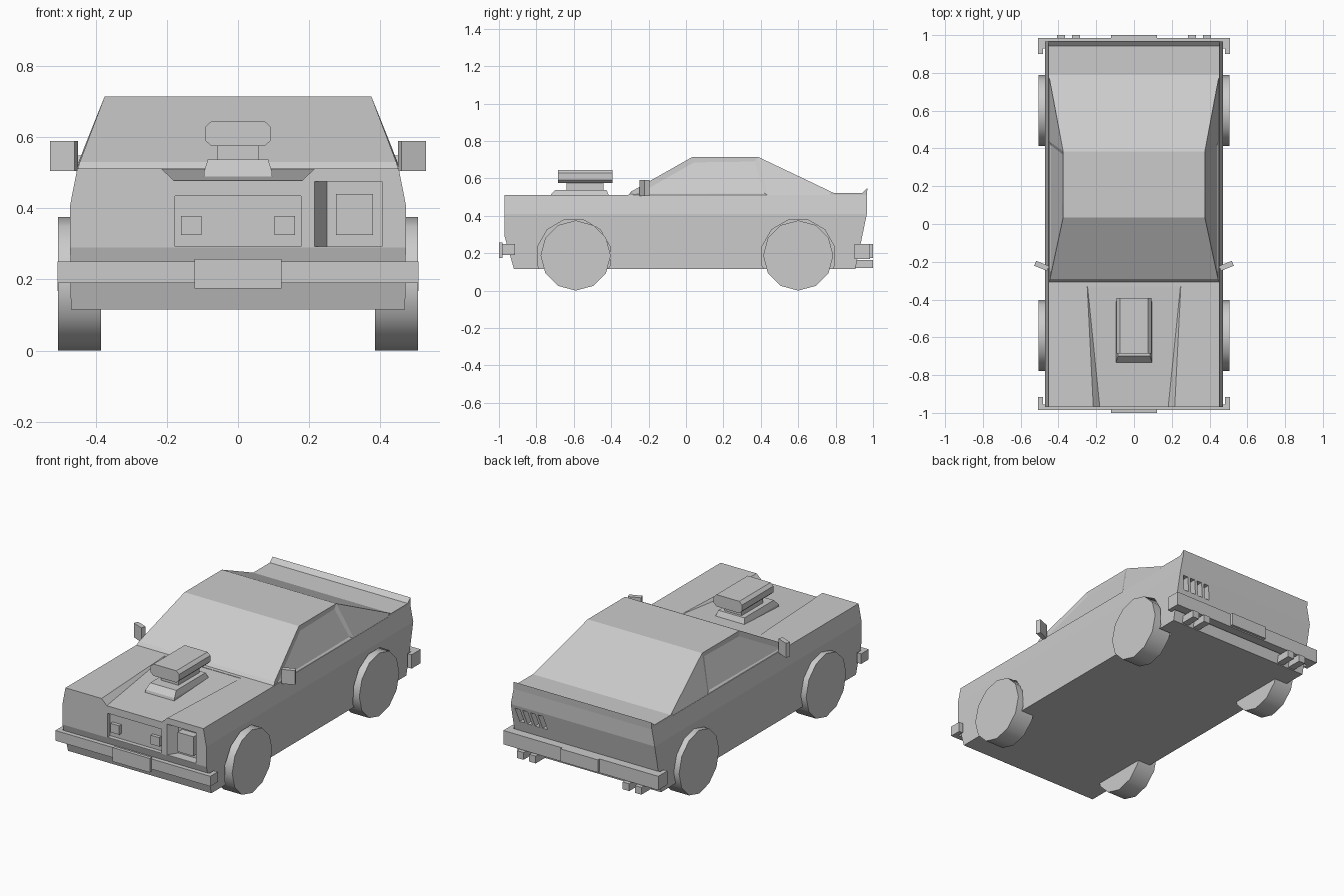
import bpy, bmesh, math
from mathutils import Vector, Matrix

cube = bpy.data.objects.get("Cube")
if cube:
    bpy.data.objects.remove(cube, do_unlink=True)

GREY = (0.6, 0.6, 0.6, 1)
paint = bpy.data.materials.new("plain_grey")
paint.use_nodes = True
paint.diffuse_color = GREY
paint.node_tree.nodes["Principled BSDF"].inputs["Base Color"].default_value = GREY


def make(name, bm):
    bmesh.ops.recalc_face_normals(bm, faces=bm.faces)
    mesh = bpy.data.meshes.new(name)
    bm.to_mesh(mesh)
    bm.free()
    mesh.materials.append(paint)
    obj = bpy.data.objects.new(name, mesh)
    bpy.context.collection.objects.link(obj)
    return obj


def loft(name, rings):
    """Closed solid through rings of equal point count."""
    bm = bmesh.new()
    loops = [[bm.verts.new(p) for p in ring] for ring in rings]
    n = len(loops[0])
    for a, b in zip(loops, loops[1:]):
        for i in range(n):
            j = (i + 1) % n
            bm.faces.new((a[i], a[j], b[j], b[i]))
    bm.faces.new(loops[0])
    bm.faces.new(loops[-1])
    return make(name, bm)


def rect(x, y0, y1, z, x0=None):
    x0 = -x if x0 is None else x0
    return [(x0, y0, z), (x, y0, z), (x, y1, z), (x0, y1, z)]


def box(name, x0, x1, y0, y1, z0, z1):
    return loft(name, [rect(x1, y0, y1, z0, x0), rect(x1, y0, y1, z1, x0)])


def cylinder(name, x0, x1, y, z, radius, sides, turn=0):
    ring = [(math.sin(2 * math.pi * (i + turn) / sides) * radius + y,
             z - math.cos(2 * math.pi * (i + turn) / sides) * radius) for i in range(sides)]
    return loft(name, [[(x, a, b) for a, b in ring] for x in (x0, x1)])


def flipped(obj, name):
    """Copy of a part mirrored to the other side."""
    bm = bmesh.new()
    bm.from_mesh(obj.data)
    bm.transform(Matrix.Scale(-1, 4, (1, 0, 0)))
    return make(name, bm)


def select(obj):
    bpy.ops.object.select_all(action="DESELECT")
    obj.select_set(True)
    bpy.context.view_layer.objects.active = obj


def cut(target, cutter):
    cutter.hide_render = True
    mod = target.modifiers.new("cut", "BOOLEAN")
    mod.operation = "DIFFERENCE"
    mod.solver = "EXACT"
    mod.object = cutter
    select(target)
    bpy.ops.object.modifier_apply(modifier=mod.name)
    bpy.data.objects.remove(cutter, do_unlink=True)


def cut_both(target, cutter):
    other = flipped(cutter, "cutter_other")
    cut(target, cutter)
    cut(target, other)


# Lower body, lofted upwards
body = loft("body", [rect(0.47, -0.92, 0.905, 0.115), rect(0.472, -0.97, 0.942, 0.29),
                     rect(0.472, -0.97, 0.967, 0.41), rect(0.452, -0.97, 0.967, 0.512)])

# Wheel wells
for y in (-0.6, 0.6):
    cut_both(body, cylinder("well", 0.38, 0.6, y, 0.185, 0.2, 12, 0.5))

# Sunken centre of the bonnet
cut(body, loft("bonnet_cutter", [
    [(-0.18, -0.98, 0.478), (0.18, -0.98, 0.478), (0.217, -0.98, 0.514), (-0.217, -0.98, 0.514)],
    [(-0.246, -0.33, 0.51), (0.246, -0.33, 0.51), (0.25, -0.33, 0.514), (-0.25, -0.33, 0.514)]]))

# Grille and headlight recesses
cut(body, box("grille_cutter", -0.177, 0.177, -1, -0.945, 0.293, 0.435))
cut_both(body, loft("lamp_cutter", [
    [(a, -1, 0.293), (0.405, -1, 0.293), (0.405, -0.915, 0.293), (0.25, -0.915, 0.293), (a, -0.97, 0.293)]
    if z == 0 else
    [(a, -1, 0.475), (0.405, -1, 0.475), (0.405, -0.915, 0.475), (0.25, -0.915, 0.475), (a, -0.97, 0.475)]
    for z, a in ((0, 0.215), (1, 0.215))]))

# Slanted tail light slots
for i in range(4):
    x = 0.245 + i * 0.05
    cut_both(body, loft("slot_cutter", [rect(x + 0.032, 0.91, 1.0, 0.31, x),
                                        rect(x + 0.052, 0.91, 1.0, 0.39, x + 0.02)]))

# Rear deck with raised lip
deck = [(0.77, 0.505), (0.967, 0.505), (0.97, 0.548), (0.943, 0.523), (0.77, 0.523)]
loft("rear_deck", [[(x, y, z) for y, z in deck] for x in (-0.452, 0.452)])

# Cabin with shallow side windows
bm = bmesh.new()
side = [(0.452, -0.31, 0.508), (0.445, -0.292, 0.53), (0.375, 0.035, 0.715), (0.375, 0.385, 0.715),
        (0.452, 0.79, 0.522), (0.452, 0.79, 0.508), (0.452, 0.44, 0.508)]
lv = [bm.verts.new(p) for p in side]
rv = [bm.verts.new((-x, y, z)) for x, y, z in side]
windows = []
for s in (lv, rv):
    windows.append(bm.faces.new((s[0], s[1], s[2], s[3], s[6])))
    bm.faces.new((s[3], s[4], s[5], s[6]))
for i in range(len(side)):
    j = (i + 1) % len(side)
    bm.faces.new((lv[i], lv[j], rv[j], rv[i]))
bmesh.ops.recalc_face_normals(bm, faces=bm.faces)
bmesh.ops.inset_individual(bm, faces=windows, thickness=0.03, depth=-0.008)
make("cabin", bm)

# Parts on both sides
for sign, label in ((1, "left"), (-1, "right")):
    def pair(name, a, b, *rest):
        lo, hi = sorted((a * sign, b * sign))
        return box(label + "_" + name, lo, hi, *rest)

    pair("headlight", 0.275, 0.38, -0.96, -0.91, 0.325, 0.44)
    pair("grille_lamp", 0.103, 0.16, -0.965, -0.94, 0.325, 0.378)
    pair("front_bumper_end", 0.482, 0.508, -0.985, -0.915, 0.19, 0.25)
    pair("rear_bumper_end", 0.482, 0.508, 0.9, 0.985, 0.168, 0.25)
    pair("inner_exhaust", 0.285, 0.328, 0.88, 1.0, 0.12, 0.163)
    pair("outer_exhaust", 0.365, 0.408, 0.88, 1.0, 0.12, 0.163)

    # Wheels
    for place, y in (("front", -0.59), ("rear", 0.6)):
        wheel = cylinder(f"{label}_{place}_wheel", 0.385 * sign, 0.506 * sign, y, 0.1875, 0.1875, 12)
        select(wheel)
        bpy.ops.object.shade_smooth_by_angle(angle=math.radians(35))

    # Door mirrors, swept back
    mirror = box(label + "_mirror", -0.037, 0.037, -0.014, 0.014, 0.505, 0.59)
    mirror.data.transform(Matrix.Translation((0.489 * sign, -0.222, 0))
                          @ Matrix.Rotation(math.radians(22 * sign), 4, "Z"))

# Bumpers with centre plates
box("front_bumper", -0.508, 0.508, -0.985, -0.955, 0.19, 0.25)
box("front_plate", -0.122, 0.122, -1.0, -0.98, 0.175, 0.258)
box("rear_bumper", -0.508, 0.508, 0.93, 0.985, 0.168, 0.25)
box("rear_plate", -0.122, 0.122, 0.98, 1.0, 0.175, 0.25)

# Engine intake on the bonnet
loft("intake_base", [rect(0.095, -0.735, -0.405, 0.485), rect(0.095, -0.73, -0.41, 0.505),
                     rect(0.085, -0.7, -0.425, 0.537)])
box("intake_neck", -0.057, 0.057, -0.64, -0.44, 0.53, 0.58)
half = [(0.075, 0.575), (0.093, 0.592), (0.093, 0.628), (0.075, 0.645)]
scoop = half + [(-x, z) for x, z in reversed(half)]
loft("intake_scoop", [[(x, y, z) for x, z in scoop] for y in (-0.685, -0.392)])
